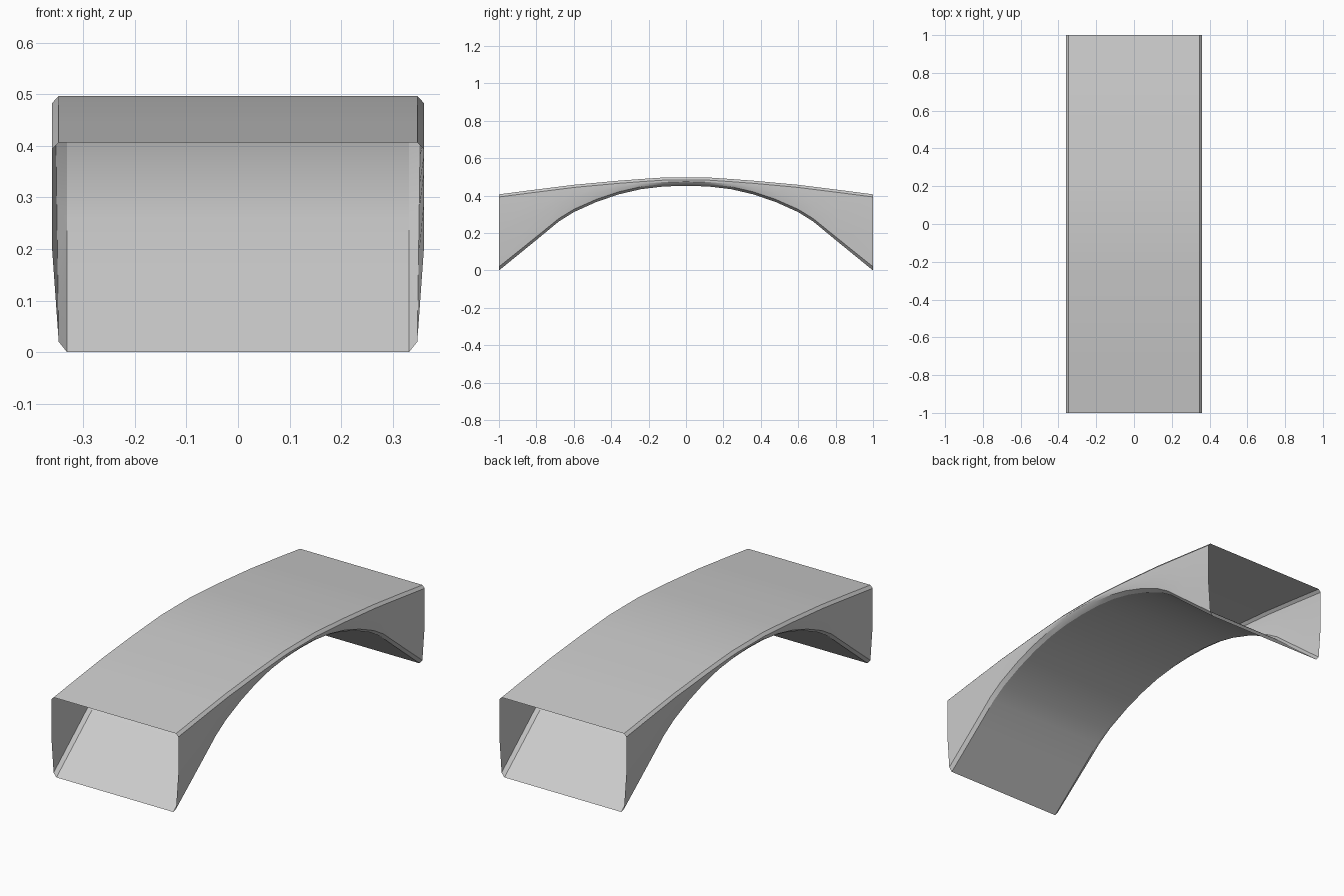
import bpy, bmesh, math

if "Cube" in bpy.data.objects:
    bpy.data.objects.remove(bpy.data.objects["Cube"])

# Half profiles along the span: (y, underside height, top height)
HALF = [(0.0, 0.453, 0.497), (0.12, 0.449, 0.497), (0.24, 0.435, 0.489),
        (0.36, 0.407, 0.480), (0.48, 0.366, 0.469), (0.60, 0.312, 0.458),
        (0.68, 0.262, 0.448), (0.80, 0.163, 0.433), (1.0, 0.0, 0.407)]
stations = [(-y, b, t) for y, b, t in reversed(HALF[1:])] + HALF


def section(b, t):
    """Chamfered cross-section with slightly bowed sides, open at the ends."""
    h = t - b
    low = min(0.02, 0.012 + 0.02 * h)
    f = min(1, max(0, (h - 0.044) / 0.363))
    right = [(0.332, b), (0.354 - 0.006 * f, b + low),
             (0.361, b + h * 0.5), (0.361, t - 0.014), (0.348, t)]
    return right + [(-x, z) for x, z in reversed(right)]


# Hollow arched span, lofted from the cross-sections
bm = bmesh.new()
rings = [[bm.verts.new((x, y, z)) for x, z in section(b, t)]
         for y, b, t in stations]
for r0, r1 in zip(rings, rings[1:]):
    n = len(r0)
    for i in range(n):
        j = (i + 1) % n
        bm.faces.new((r0[i], r0[j], r1[j], r1[i]))
bm.normal_update()
top = max(bm.faces, key=lambda f: f.calc_center_median().z)
if top.normal.z < 0:
    bmesh.ops.reverse_faces(bm, faces=bm.faces[:])
mesh = bpy.data.meshes.new("arched_span")
bm.to_mesh(mesh)
bm.free()
obj = bpy.data.objects.new("arched_span", mesh)
bpy.context.collection.objects.link(obj)

# Smooth along the arch, crisp chamfers
bpy.context.view_layer.objects.active = obj
obj.select_set(True)
bpy.ops.object.shade_smooth_by_angle(angle=math.radians(25))
